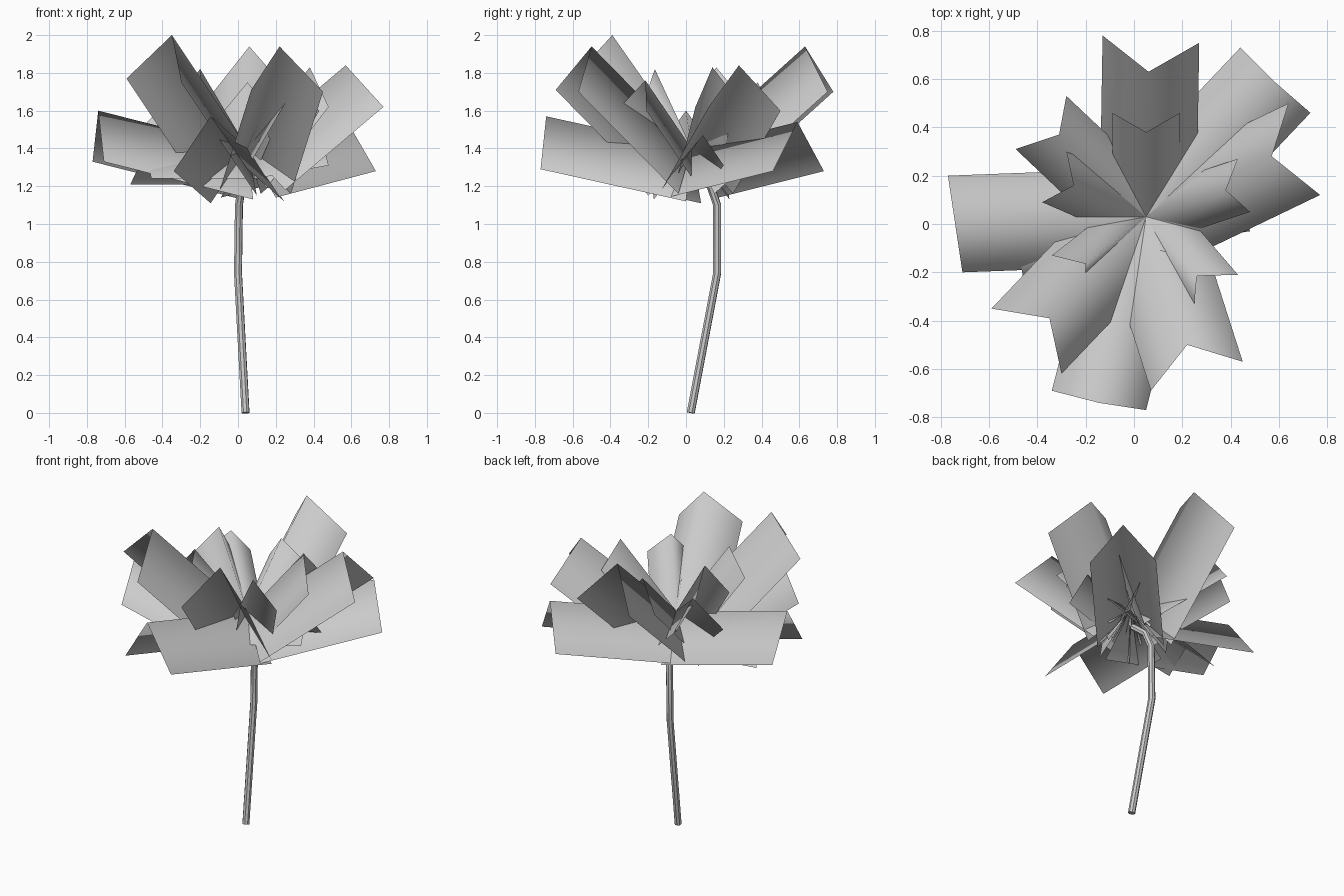
import bpy
from mathutils import Vector

if "Cube" in bpy.data.objects:
    bpy.data.objects.remove(bpy.data.objects["Cube"])

HUB = Vector((0.05, 0.03, 1.40))   # all petal ridges start here


def petal(name, ridge, side_a, side_b):
    """Sheet folded along a ridge, swept from the hub to its outer end."""
    tips = [Vector(side_a), Vector(ridge), Vector(side_b)]
    back = HUB - tips[1]
    verts = tips + [p + back for p in tips]
    mesh = bpy.data.meshes.new(name)
    mesh.from_pydata(verts, [], [(0, 1, 4, 3), (1, 2, 5, 4)])
    mesh.polygons.foreach_set("use_smooth", [True] * 2)
    bpy.context.collection.objects.link(bpy.data.objects.new(name, mesh))


# Large petals: ridge end, then the two side ends
large = [
    ((.06, .63, 1.94), (-.13, .78, 1.70), (.27, .75, 1.70)),
    ((.57, .28, 1.84), (.64, .50, 1.60), (.77, .12, 1.62)),
    ((-.35, -.39, 2.0), (-.30, -.62, 1.75), (-.59, -.35, 1.77)),
    ((.22, -.50, 1.94), (.45, -.57, 1.70), (.07, -.69, 1.71)),
]
# Low spreading petals
low = [
    ((.58, .59, 1.54), (.44, .73, 1.28), (.73, .46, 1.28)),
    ((-.145, -.74, 1.57), (.05, -.77, 1.29), (-.34, -.69, 1.28)),
    ((-.74, 0, 1.60), (-.71, -.20, 1.33), (-.77, .20, 1.33)),
    ((-.48, -.07, 1.40), (-.46, -.22, 1.24), (-.57, .08, 1.21)),
    ((.44, .09, 1.47), (.47, .20, 1.31), (.48, -.03, 1.31)),
]
# Inner petals
inner = [
    ((-.31, .37, 1.71), (-.49, .31, 1.53), (-.28, .53, 1.53)),
    ((.26, -.215, 1.76), (.43, -.21, 1.60), (.25, -.33, 1.64)),
    ((.38, .14, 1.83), (.43, .27, 1.66), (.48, .05, 1.62)),
    ((-.25, .16, 1.83), (-.38, .09, 1.66), (-.28, .30, 1.66)),
    ((-.20, -.165, 1.82), (-.20, -.22, 1.66), (-.34, -.13, 1.66)),
    ((.05, .38, 1.75), (-.09, .46, 1.58), (.19, .46, 1.58)),
    ((.11, -.11, 1.54), (.17, -.13, 1.45), (.07, -.15, 1.45)),
]
for kind, group in (("large", large), ("low", low), ("inner", inner)):
    for i, ends in enumerate(group):
        petal(f"{kind}_petal_{i + 1}", *ends)

# Bent stem
path = [(.04, .025, 0), (0, .165, .74), (.005, .165, 1.1),
        (.02, .13, 1.2), (.05, .05, 1.27)]
curve = bpy.data.curves.new("stem", 'CURVE')
curve.dimensions = '3D'
curve.bevel_depth = 0.022
curve.bevel_resolution = 2
curve.use_fill_caps = True
line = curve.splines.new('POLY')
line.points.add(len(path) - 1)
for point, co in zip(line.points, path):
    point.co = (*co, 1)
stem = bpy.data.objects.new("stem", curve)
bpy.context.collection.objects.link(stem)
bpy.context.view_layer.objects.active = stem
stem.select_set(True)
bpy.ops.object.convert(target='MESH')
bpy.ops.object.shade_smooth_by_angle()
